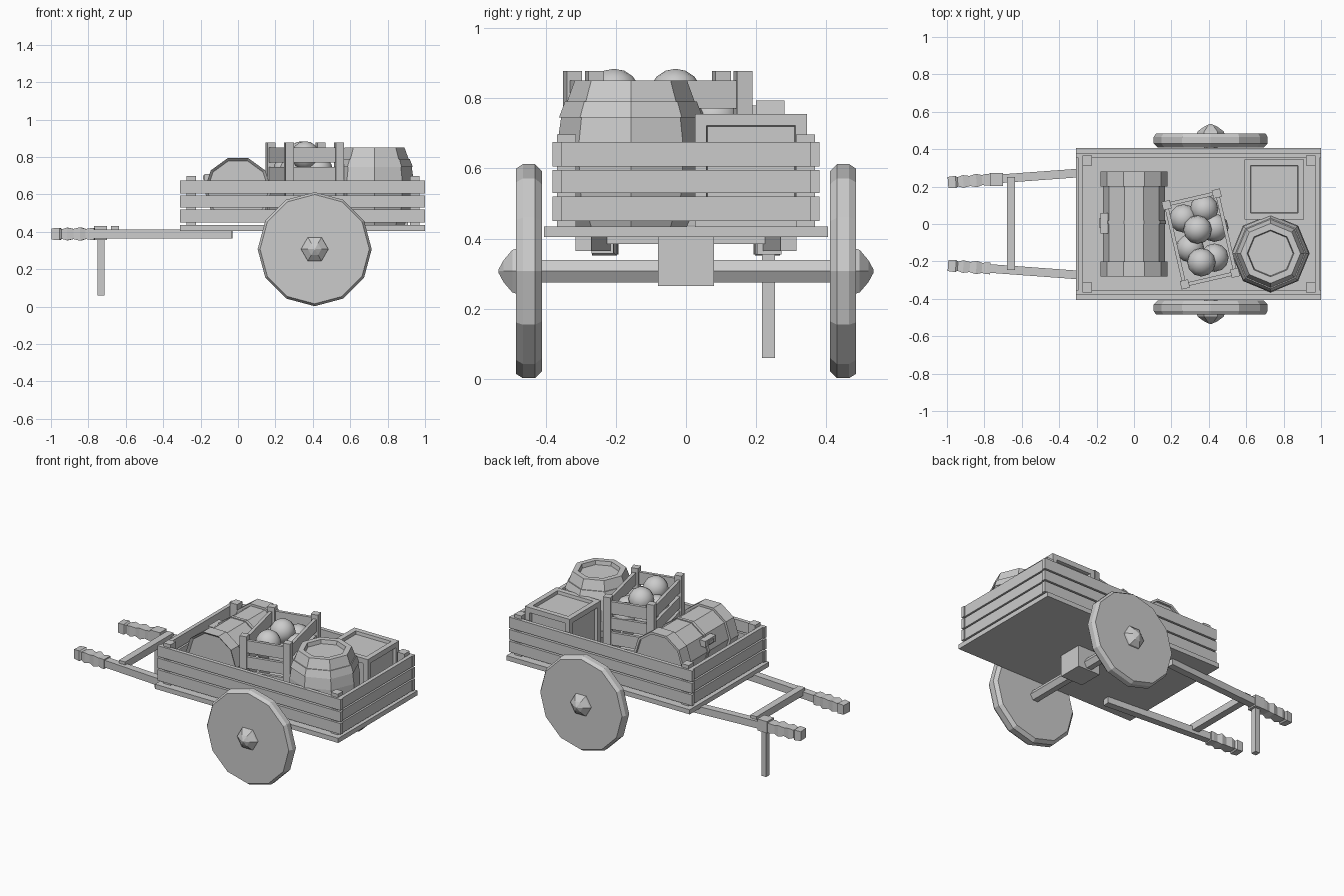
import bpy, bmesh, math
from mathutils import Vector, Matrix

cube = bpy.data.objects.get("Cube")
if cube:
    bpy.data.objects.remove(cube, do_unlink=True)

grey = bpy.data.materials.new("plain grey")
grey.use_nodes = True
grey.diffuse_color = (0.6, 0.6, 0.6, 1)
grey.node_tree.nodes["Principled BSDF"].inputs["Base Color"].default_value = (0.6, 0.6, 0.6, 1)


def finish(name, bm, matrix=None):
    bmesh.ops.recalc_face_normals(bm, faces=bm.faces)
    mesh = bpy.data.meshes.new(name)
    bm.to_mesh(mesh)
    bm.free()
    mesh.materials.append(grey)
    obj = bpy.data.objects.new(name, mesh)
    bpy.context.collection.objects.link(obj)
    if matrix:
        obj.matrix_world = matrix
    return obj


def box(name, x, y, z, matrix=None):
    """Box given by its (low, high) range on each axis."""
    bm = bmesh.new()
    bmesh.ops.create_cube(bm, size=1)
    for v in bm.verts:
        v.co = [r[0] if c < 0 else r[1] for c, r in zip(v.co, (x, y, z))]
    return finish(name, bm, matrix)


def lathe(name, profile, sides, start, direction=(0, 0, 1), turn=0.0):
    """Turned solid: profile of (radius, distance) along a direction."""
    bm = bmesh.new()
    rings = []
    for r, h in profile:
        angles = [turn + math.tau * i / sides for i in range(sides)]
        rings.append([bm.verts.new((r * math.cos(a), r * math.sin(a), h)) for a in angles])
    for a, b in zip(rings, rings[1:]):
        for i in range(sides):
            j = (i + 1) % sides
            bm.faces.new((a[i], a[j], b[j], b[i]))
    bm.faces.new(rings[0])
    bm.faces.new(rings[-1])
    rot = Vector(direction).to_track_quat('Z', 'Y').to_matrix().to_4x4()
    return finish(name, bm, Matrix.Translation(start) @ rot)


# Cart bed: floor, slatted sides, corner posts
box("bed_floor", (-0.31, 1.0), (-0.405, 0.405), (0.405, 0.435))
for z in ((0.45, 0.52), (0.53, 0.595), (0.605, 0.675)):
    for s in (-1, 1):
        box("side_plank", (-0.31, 1.0), sorted((s * 0.355, s * 0.38)), z)
    for x in (-0.3, 0.97):
        box("end_plank", (x, x + 0.025), (-0.355, 0.355), z)
for x in (-0.25, 0.945):
    for y in (-0.34, 0.34):
        box("corner_post", (x - 0.025, x + 0.025), (y - 0.027, y + 0.027), (0.435, 0.697))

# Wheels, hubs and axle
for s in (-1, 1):
    out = (0, s, 0)
    lathe("wheel", [(0.285, 0.41), (0.305, 0.43), (0.305, 0.465), (0.292, 0.485)],
          12, (0.41, 0, 0.307), out)
    lathe("wheel_hub", [(0.075, 0.48), (0.07, 0.495), (0.036, 0.52), (0.004, 0.535)],
          6, (0.41, 0, 0.307), out)
lathe("axle", [(0.037, -0.43), (0.037, 0.43)], 6, (0.41, 0, 0.307), (0, 1, 0))
box("axle_block", (0.33, 0.49), (-0.08, 0.08), (0.265, 0.405))

# Pulling shafts with turned square grips
root2 = math.sqrt(2)
grip = [(0.031, 0.74), (0.031, 0.76), (0.027, 0.785), (0.036, 0.815), (0.027, 0.85),
        (0.034, 0.885), (0.025, 0.915), (0.033, 0.925), (0.03, 0.967)]
for s in (-1, 1):
    start, along = (-0.03, s * 0.292, 0.388), (-1, -s * 0.073, 0)
    lathe("shaft", [(0.023 * root2, 0), (0.023 * root2, 0.74)], 4, start, along, math.pi / 4)
    lathe("shaft_grip", [(r * root2, h) for r, h in grip], 4, start, along, math.pi / 4)
box("shaft_crossbar", (-0.68, -0.635), (-0.245, 0.25), (0.385, 0.43))
box("leg_bracket", (-0.77, -0.7), (0.203, 0.272), (0.355, 0.43))
box("prop_leg", (-0.75, -0.715), (0.217, 0.253), (0.06, 0.36))

# Cask lying on its side
cask = [(0.14, -0.265), (0.165, -0.265), (0.18, -0.28), (0.18, -0.2), (0.165, -0.2),
        (0.165, 0), (0.171, 0), (0.171, 0.02), (0.165, 0.02), (0.165, 0.2),
        (0.18, 0.2), (0.18, 0.28), (0.165, 0.28), (0.165, 0.265)]
lathe("lying_cask", cask, 10, (0, 0, 0.622), (0, 1, 0))
box("cask_bung", (-0.18, -0.14), (-0.05, 0.06), (0.67, 0.71))
box("cask_bung_tip", (-0.187, -0.16), (-0.02, 0.03), (0.68, 0.7))

# Standing barrel with stepped hoops and a sunken lid
barrel = [(0.16, 0.435), (0.187, 0.495), (0.194, 0.495), (0.205, 0.54), (0.2, 0.54),
          (0.209, 0.61), (0.209, 0.675), (0.199, 0.745), (0.205, 0.745), (0.188, 0.79),
          (0.182, 0.79), (0.16, 0.85), (0.125, 0.85), (0.12, 0.825)]
lathe("standing_barrel", barrel, 8, (0.73, -0.157, 0))

# Closed crate with sunken panels on every face
bm = bmesh.new()
bmesh.ops.create_cube(bm, size=0.32)
panels = bm.faces[:]
bmesh.ops.inset_individual(bm, faces=panels, thickness=0.047)
bmesh.ops.inset_individual(bm, faces=panels, thickness=0.004, depth=-0.02)
finish("closed_crate", bm, Matrix.Translation((0.75, 0.185, 0.595)))

# Open slatted crate, set at an angle
turned = Matrix.Translation((0.357, -0.08, 0)) @ Matrix.Rotation(math.radians(13), 4, 'Z')
box("crate_base", (-0.14, 0.14), (-0.22, 0.22), (0.437, 0.46), turned)
for sx in (-1, 1):
    for sy in (-1, 1):
        box("crate_post", sorted((sx * 0.115, sx * 0.16)), sorted((sy * 0.195, sy * 0.24)),
            (0.437, 0.878), turned)
for z in ((0.47, 0.55), (0.57, 0.65), (0.67, 0.745), (0.77, 0.85)):
    for s in (-1, 1):
        box("crate_long_slat", sorted((s * 0.13, s * 0.15)), (-0.23, 0.23), z, turned)
        box("crate_short_slat", (-0.15, 0.15), sorted((s * 0.21, s * 0.23)), z, turned)

# Round fruit in the open crate
for x, y, z in ((0.34, -0.03, 0.808), (0.36, -0.205, 0.808), (0.375, 0.08, 0.74),
                (0.265, 0.03, 0.73), (0.43, -0.02, 0.73), (0.3, -0.13, 0.73), (0.43, -0.18, 0.73)):
    bm = bmesh.new()
    bmesh.ops.create_uvsphere(bm, u_segments=12, v_segments=8, radius=0.076)
    for f in bm.faces:
        f.smooth = True
    finish("fruit", bm, Matrix.Translation((x, y, z)))
